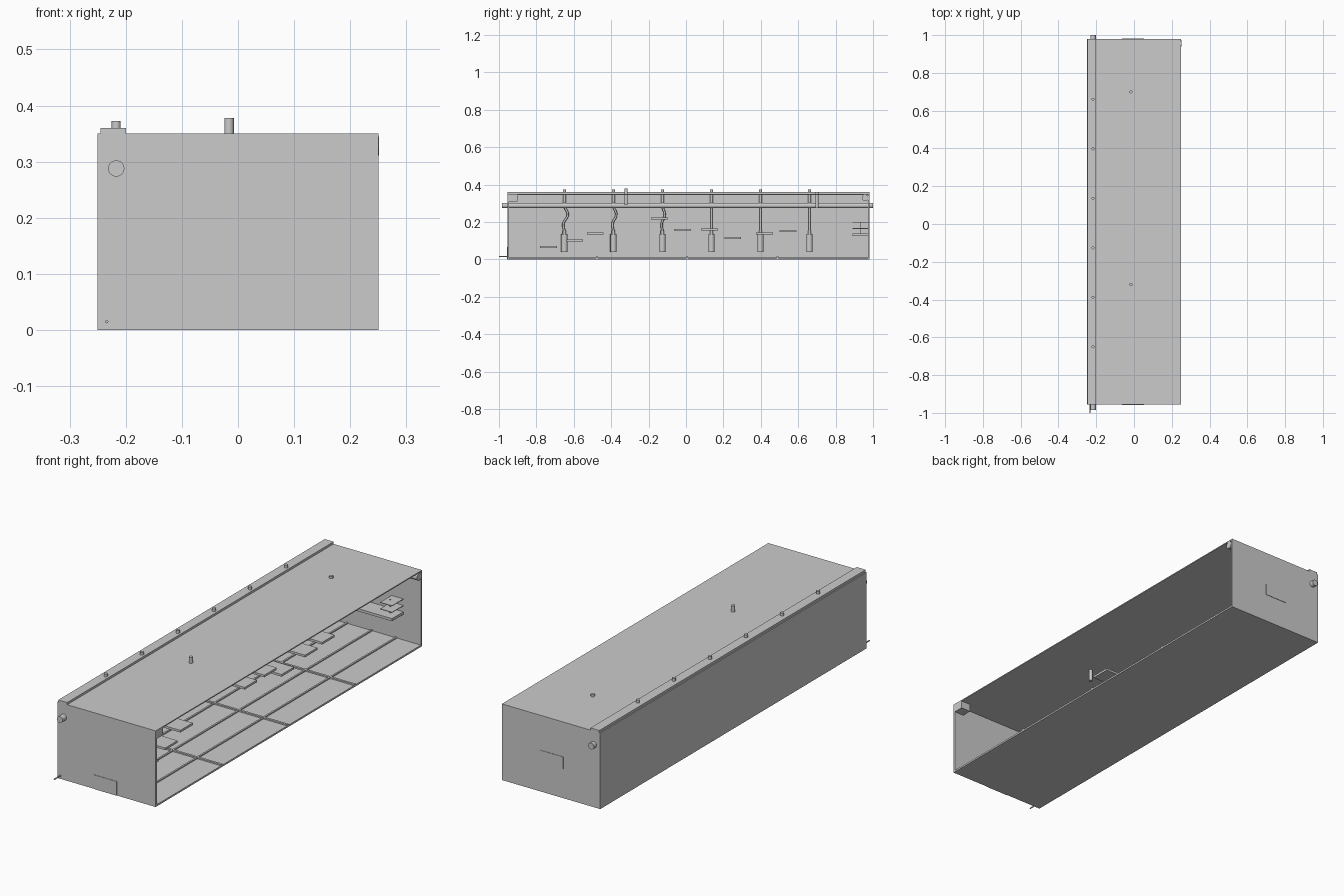
import bpy, bmesh, math
from mathutils import Vector

cube = bpy.data.objects.get("Cube")
if cube:
    bpy.data.objects.remove(cube, do_unlink=True)

grey = bpy.data.materials.new("plain grey")
grey.use_nodes = True
grey.diffuse_color = (0.6, 0.6, 0.6, 1)
grey.node_tree.nodes["Principled BSDF"].inputs["Base Color"].default_value = (0.6, 0.6, 0.6, 1)


def finish(name, bm, smooth=False):
    mesh = bpy.data.meshes.new(name)
    bm.to_mesh(mesh)
    bm.free()
    mesh.materials.append(grey)
    ob = bpy.data.objects.new(name, mesh)
    bpy.context.collection.objects.link(ob)
    if smooth:
        bpy.ops.object.select_all(action='DESELECT')
        ob.select_set(True)
        bpy.context.view_layer.objects.active = ob
        bpy.ops.object.shade_smooth_by_angle(angle=math.radians(40))
    return ob


def box(name, x, y, z):
    """Box from (min, max) pairs."""
    bm = bmesh.new()
    bmesh.ops.create_cube(bm, size=1)
    for v in bm.verts:
        v.co = [r[0] if c < 0 else r[1] for c, r in zip(v.co, (x, y, z))]
    return finish(name, bm)


def rod(name, a, b, radius, sides=20):
    """Cylinder between two points."""
    a, b = Vector(a), Vector(b)
    bm = bmesh.new()
    bmesh.ops.create_cone(bm, cap_ends=True, segments=sides, radius1=radius,
                          radius2=radius, depth=(b - a).length)
    turn = (b - a).to_track_quat('Z', 'Y')
    for v in bm.verts:
        v.co = turn @ v.co + (a + b) / 2
    return finish(name, bm, True)


def hose(name, points, radius):
    cu = bpy.data.curves.new(name, 'CURVE')
    cu.dimensions = '3D'
    cu.bevel_depth = radius
    cu.bevel_resolution = 2
    cu.resolution_u = 6
    sp = cu.splines.new('BEZIER')
    sp.bezier_points.add(len(points) - 1)
    for p, co in zip(sp.bezier_points, points):
        p.co = co
        p.handle_left_type = p.handle_right_type = 'AUTO'
    cu.materials.append(grey)
    bpy.context.collection.objects.link(bpy.data.objects.new(name, cu))


W, F, B, H, T = 0.25, -0.955, 0.98, 0.35, 0.008
PX, PZ = -0.217, 0.288

# Casing, open on the left side
box("floor", (-W, W), (F, B), (0, T))
box("roof", (-W, W), (F, B), (H - 0.005, H))
box("closed_side", (-W, -W + T), (F, B), (T, H - 0.005))
box("front_end", (-W + T, W), (F, F + T), (T, H - 0.005))
box("back_end", (-W + T, W), (B - T, B), (T, H - 0.005))
box("roof_strip", (-0.245, -0.2), (F, B), (H, H + 0.01))

# Floor ribs
for y in (-0.475, 0.005, 0.49):
    box("cross_rib", (-W + T, W), (y - 0.005, y + 0.005), (T, 0.014))
for x in (-0.125, 0, 0.125):
    box("long_rib", (x - 0.004, x + 0.004), (F + T, B - T), (T, 0.013))

# Main pipe running through both ends, with a small drain below it
rod("main_pipe", (PX, -0.985, PZ), (PX, 1, PZ), 0.0145, 28)
rod("drain_pin", (-0.234, -1, 0.015), (-0.234, F + T, 0.015), 0.003, 10)

# Six feed lines with hanging canisters
for i in range(6):
    y = -0.65 + i * 0.262
    sway = (0.018, 0.015, 0.012, 0, 0, 0)[i]
    rod("feed_stub", (PX, y, PZ), (PX, y, 0.373), 0.008)
    rod("canister", (PX, y, 0.038), (PX, y, 0.135), 0.017)
    rod("canister_cap", (PX, y, 0.135), (PX, y, 0.155), 0.009)
    hose("feed_hose", [(PX, y, 0.28), (PX, y + sway, 0.24),
                       (PX, y - sway / 3, 0.19), (PX, y, 0.15)], 0.006)

# Vent pipes through the roof
for y, low, high in ((-0.32, 0.29, 0.378), (0.7, 0.275, 0.36)):
    rod("vent_pipe", (-0.016, y, low), (-0.016, y, high), 0.0085)

# Scattered trays: centre along the length, and height
trays = [(-0.735, 0.067), (-0.595, 0.1), (-0.485, 0.139), (-0.142, 0.218), (-0.018, 0.158),
         (0.42, 0.139), (0.25, 0.115), (0.545, 0.15), (0.125, 0.16)]
for y, z in trays:
    box("tray", (-0.08, 0.078), (y - 0.045, y + 0.045), (z - 0.005, z + 0.005))

# Rack at the back end
box("rack_shelf", (-0.07, 0.16), (0.89, B - T), (0.125, 0.137))
for z in (0.165, 0.195):
    box("rack_rail", (0.1, 0.16), (0.89, B - T), (z - 0.0015, z + 0.0015))
box("rack_post", (0.12, 0.124), (0.93, 0.934), (0.137, 0.2))

# Thin plates on the outside of the ends
box("front_plate", (-0.063, 0.053), (F - 0.002, F), (0.0, 0.065))
box("back_plate", (-0.063, 0.053), (B, B + 0.002), (0.135, 0.19))

# Fittings in the upper corners of the opening
box("corner_block", (0.2, W), (F + T, -0.9), (0.31, H - 0.005))
rod("corner_roller", (0.2, W + 0.001, 0.33), (W, W + 0.001, 0.33), 0.001, 6).hide_render = True
rod("corner_knob", (0.205, 0.958, 0.328), (W + 0.001, 0.958, 0.328), 0.017)
